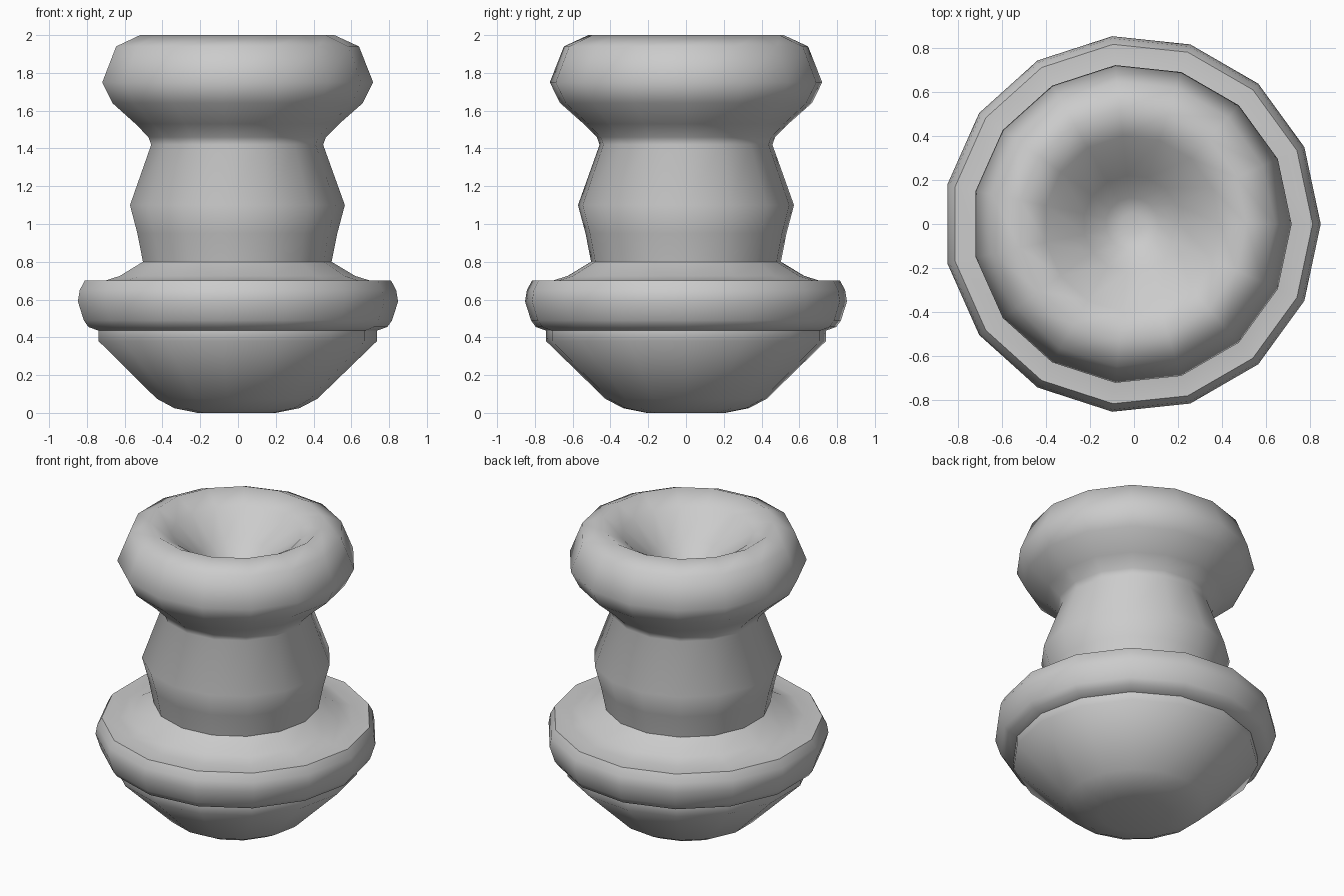
import bpy, bmesh, math

if "Cube" in bpy.data.objects:
    bpy.data.objects.remove(bpy.data.objects["Cube"])

SIDES = 15
SHIFT = -0.0094  # an odd-sided lathe is re-centred on its bounding box

# Half profile (radius, height): underside, flange, neck, lip, funnel
PROFILE = [
    (0, 0.0), (0.21, 0.0), (0.335, 0.025), (0.43, 0.075), (0.745, 0.38),
    (0.745, 0.435), (0.80, 0.455), (0.825, 0.49), (0.857, 0.59),
    (0.847, 0.65), (0.82, 0.70), (0.71, 0.70), (0.63, 0.725), (0.505, 0.80),
    (0.535, 0.95), (0.575, 1.10), (0.46, 1.42), (0.475, 1.46),
    (0.545, 1.53), (0.67, 1.64), (0.725, 1.75), (0.65, 1.94), (0.52, 2.0),
    (0.40, 1.93), (0.22, 1.78), (0.12, 1.68), (0.05, 1.66), (0, 1.66),
]


def lathe(name, profile, sides):
    bm = bmesh.new()
    verts = [bm.verts.new((r, 0, z)) for r, z in profile]
    edges = [bm.edges.new(pair) for pair in zip(verts, verts[1:])]
    bmesh.ops.spin(bm, geom=verts + edges, cent=(0, 0, 0), axis=(0, 0, 1),
                   angle=math.tau, steps=sides, use_duplicate=False)
    bmesh.ops.remove_doubles(bm, verts=bm.verts[:], dist=1e-4)
    bmesh.ops.recalc_face_normals(bm, faces=bm.faces[:])
    bmesh.ops.translate(bm, verts=bm.verts[:], vec=(SHIFT, 0, 0))
    mesh = bpy.data.meshes.new(name)
    bm.to_mesh(mesh)
    bm.free()
    obj = bpy.data.objects.new(name, mesh)
    bpy.context.collection.objects.link(obj)
    return obj


# Turned body with a funnel in the top
body = lathe("turned_knob", PROFILE, SIDES)
bpy.context.view_layer.objects.active = body
body.select_set(True)
bpy.ops.object.shade_smooth_by_angle(angle=math.radians(60))
